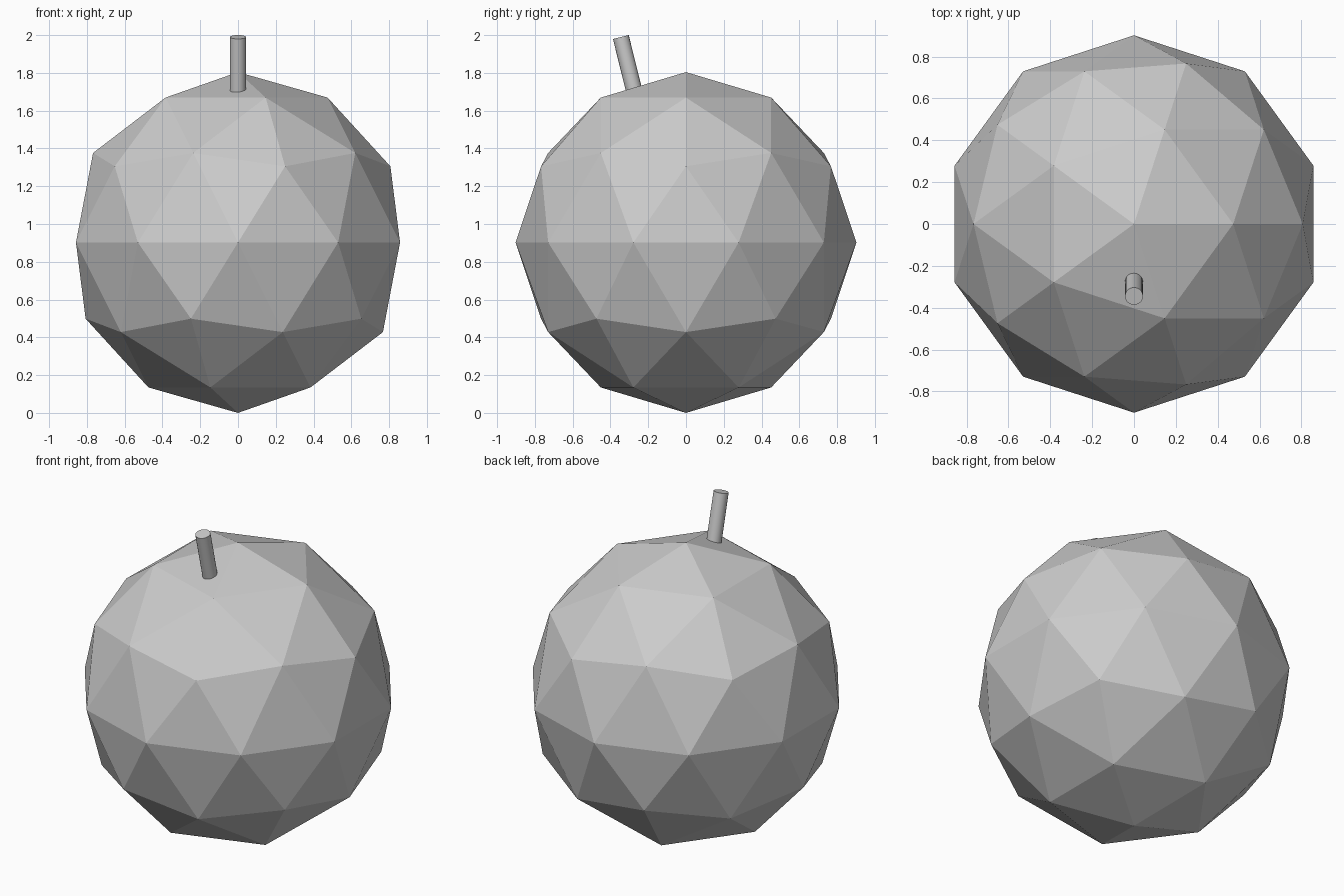
import bpy
from mathutils import Matrix, Vector

if "Cube" in bpy.data.objects:
    bpy.data.objects.remove(bpy.data.objects["Cube"])

R = 0.902          # body radius
TILT = 0.243       # forward lean of the stem
STEM_R = 0.043
STEM_LEN = 0.36

# Faceted round body
bpy.ops.mesh.primitive_ico_sphere_add(subdivisions=2, radius=R, location=(0, 0, R))
body = bpy.context.object
body.name = "body"

# Short stem leaning towards the front, sunk into the body
axis = Matrix.Rotation(TILT, 3, 'X') @ Vector((0, 0, 1))
top_centre = Vector((0, -0.345, 1.99))
bpy.ops.mesh.primitive_cylinder_add(vertices=20, radius=STEM_R, depth=STEM_LEN,
                                    location=top_centre - axis * STEM_LEN / 2,
                                    rotation=(TILT, 0, 0))
stem = bpy.context.object
stem.name = "stem"
bpy.ops.object.shade_smooth_by_angle()
